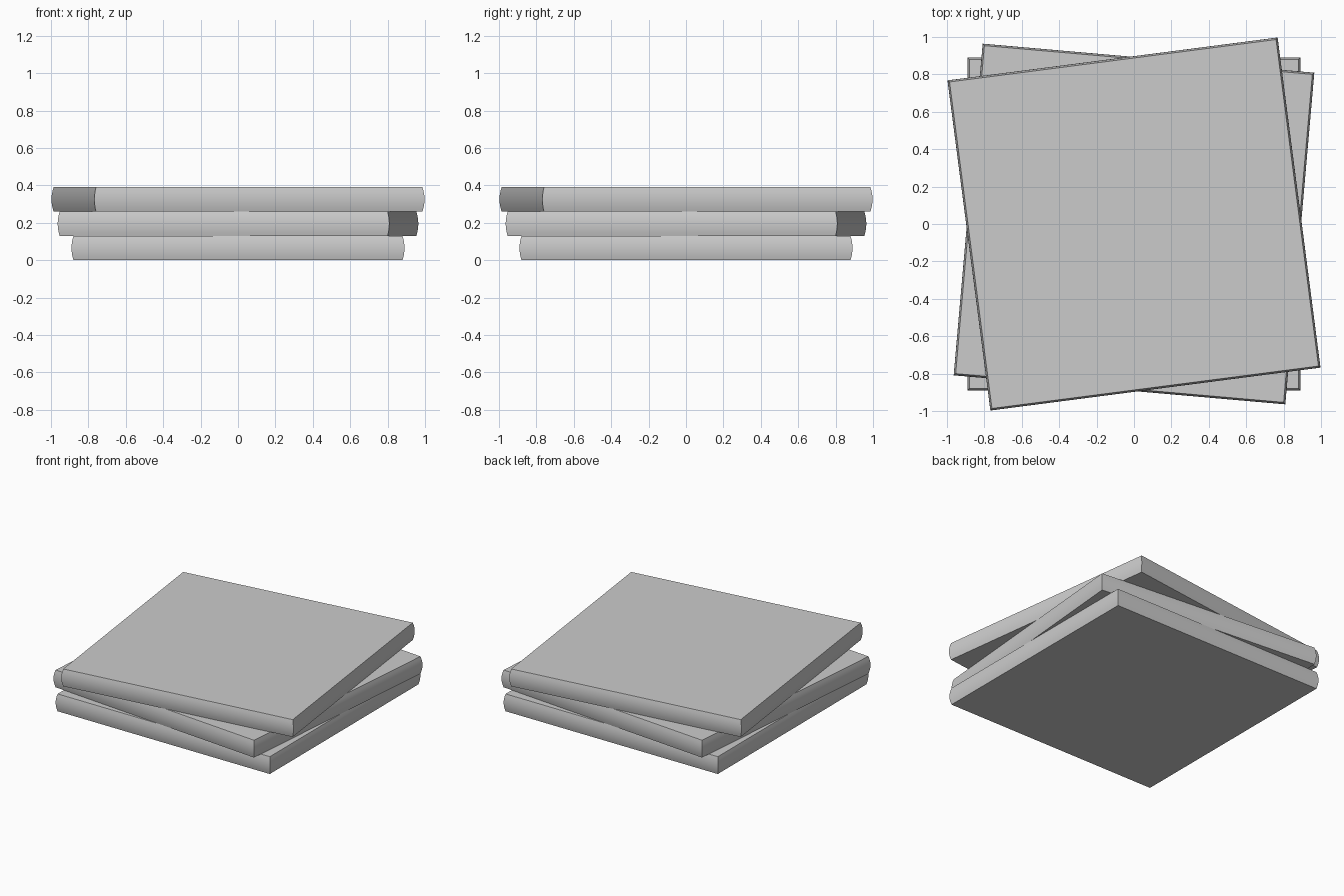
import bpy, bmesh, math

if "Cube" in bpy.data.objects:
    bpy.data.objects.remove(bpy.data.objects["Cube"], do_unlink=True)

HALF = 0.89       # half width at the widest level
THICK = 0.13      # thickness of one slab
BULGE = 0.01      # how far the sides swell outward
STEPS = 6         # levels across the rounded side

grey = bpy.data.materials.new("plain_grey")
grey.use_nodes = True
grey.diffuse_color = (0.6, 0.6, 0.6, 1)
grey.node_tree.nodes["Principled BSDF"].inputs["Base Color"].default_value = (0.6, 0.6, 0.6, 1)


def slab(name, base, degrees):
    """Square slab with bulging sides and mitred corners."""
    bm = bmesh.new()
    rings = []
    for i in range(STEPS + 1):
        t = 2 * i / STEPS - 1
        r = HALF - BULGE * t * t
        z = THICK * i / STEPS
        rings.append([bm.verts.new((sx * r, sy * r, z))
                      for sx, sy in ((-1, -1), (1, -1), (1, 1), (-1, 1))])
    for low, high in zip(rings, rings[1:]):
        for k in range(4):
            n = (k + 1) % 4
            bm.faces.new((low[k], low[n], high[n], high[k]))
    bm.faces.new(rings[0][::-1])
    bm.faces.new(rings[-1])
    mesh = bpy.data.meshes.new(name)
    bm.to_mesh(mesh)
    bm.free()
    mesh.materials.append(grey)
    obj = bpy.data.objects.new(name, mesh)
    obj.location.z = base
    obj.rotation_euler.z = math.radians(degrees)
    bpy.context.collection.objects.link(obj)
    bpy.ops.object.select_all(action="DESELECT")
    obj.select_set(True)
    bpy.context.view_layer.objects.active = obj
    bpy.ops.object.shade_smooth_by_angle(angle=math.radians(30))


# Three stacked slabs, the upper two twisted opposite ways
for level, (name, turn) in enumerate((("bottom_slab", 0), ("middle_slab", -5), ("top_slab", 7.4))):
    slab(name, level * THICK, turn)
